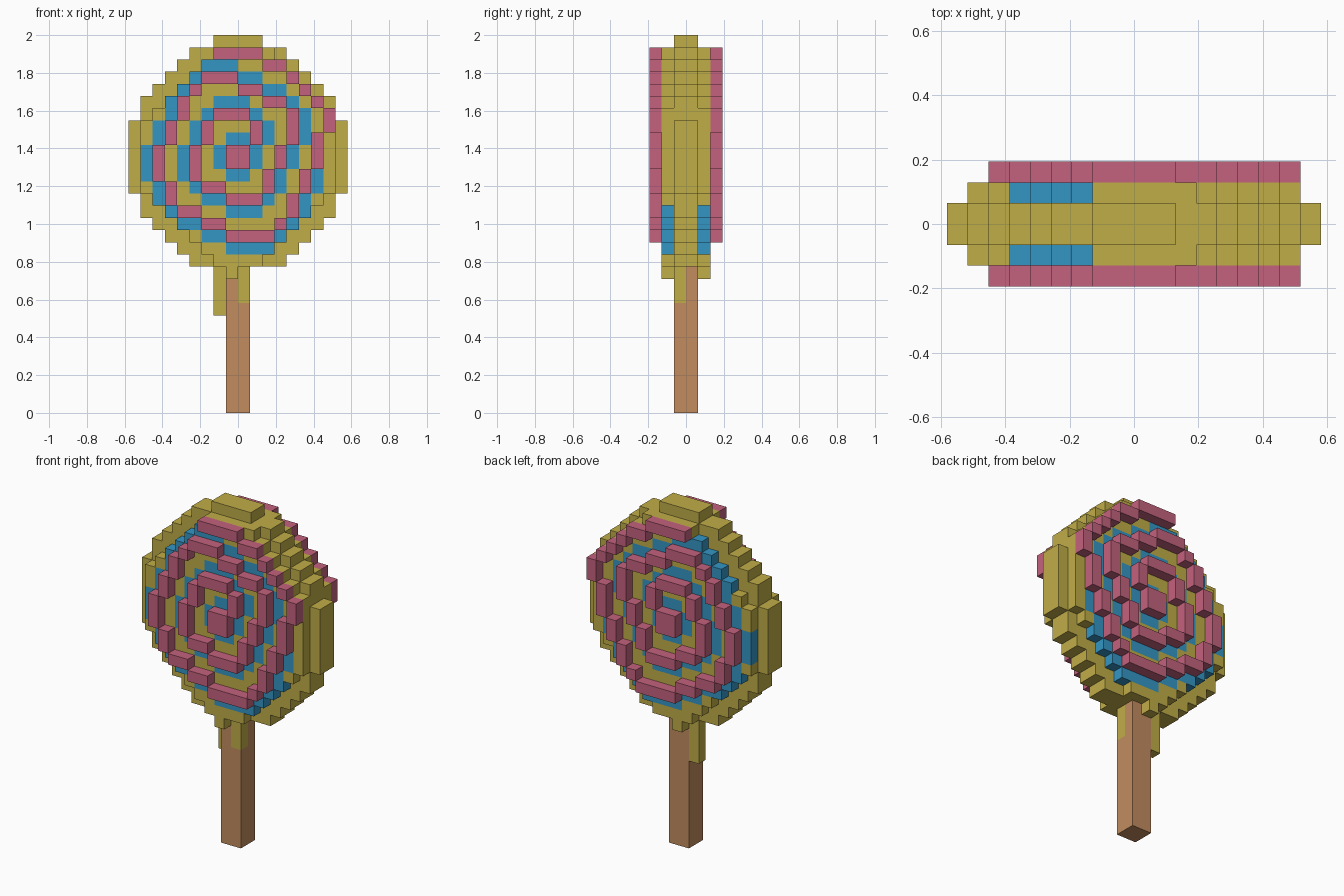
import bpy, bmesh
from mathutils import Vector

if "Cube" in bpy.data.objects:
    bpy.data.objects.remove(bpy.data.objects["Cube"], do_unlink=True)

U = 2 / 31           # size of one block
ROWS = 31            # row 0 is the top row
grid = {}            # (column, layer, height) -> part name


def fill(part, cols, layers, rows):
    """Fill an inclusive range of columns and rows on the given layers."""
    for c in range(cols[0], cols[1] + 1):
        for r in range(rows[0], rows[1] + 1):
            for y in layers:
                grid[c, y, ROWS - 1 - r] = part


def strokes(part, layers, table):
    for c0, c1, r0, r1 in table:
        fill(part, (c0, c1), layers, (r0, r1))


CORE, MID, OUTER = (2, 3), (1, 4), (0, 5)

# Stick
fill("stick", (8, 9), CORE, (19, 30))

# Round candy: wide core and narrower middle layers
core_half = [2, 4, 5, 6, 7, 8, 8, 9, 9, 9]
mid_half = [0, 2, 3, 4, 5, 6, 7, 8, 8, 8]
for half, layers in ((core_half, CORE), (mid_half, MID)):
    for r in range(19):
        h = half[min(r, 19 - r)]
        fill("candy_disc", (9 - h, 8 + h), layers, (r, r))

# Raised shoulder that carries the outer end of the swirl
for i in range(6):
    fill("candy_disc", (11 + i, 11 + i), MID, (1 + i, 1 + i))

# Melted drips
fill("candy_drips", (8, 8), MID, (19, 19))
fill("candy_drips", (9, 9), (2,), (19, 21))
fill("candy_drips", (7, 7), (3,), (19, 22))

# Flush blue swirl: first column, last column, first row, last row
strokes("blue_swirl", MID, [
    (6, 8, 2, 2), (5, 5, 3, 3), (4, 4, 4, 4), (3, 3, 5, 6), (2, 2, 7, 8),
    (1, 1, 9, 11), (2, 2, 12, 13), (3, 3, 14, 14), (4, 5, 15, 15),
    (6, 7, 16, 16), (8, 11, 17, 17), (12, 12, 16, 16), (13, 13, 15, 15),
    (14, 14, 13, 14), (15, 15, 11, 12),
    (9, 10, 3, 3), (11, 12, 4, 4), (13, 13, 5, 5), (14, 14, 6, 8),
    (13, 13, 9, 10), (12, 12, 11, 12), (11, 11, 13, 13), (8, 10, 14, 14),
    (6, 7, 13, 13), (5, 5, 12, 12), (4, 4, 9, 11), (5, 5, 7, 8),
    (6, 6, 6, 6), (7, 9, 5, 5), (10, 10, 6, 6), (11, 11, 7, 8),
    (10, 10, 9, 10), (8, 9, 11, 11), (7, 7, 9, 10), (8, 9, 8, 8)])

# Raised pink swirl, from its outer end to the centre
strokes("pink_swirl", OUTER, [
    (7, 10, 1, 1), (11, 12, 2, 2), (13, 13, 3, 3), (14, 14, 4, 4),
    (15, 15, 5, 5), (16, 16, 6, 7), (15, 15, 8, 10), (14, 14, 11, 12),
    (13, 13, 13, 14), (12, 12, 15, 15), (8, 11, 16, 16), (6, 7, 15, 15),
    (4, 5, 14, 14), (3, 3, 12, 13), (2, 2, 9, 11), (3, 3, 7, 8),
    (4, 4, 5, 6), (5, 5, 4, 4), (6, 8, 3, 3), (9, 10, 4, 4),
    (11, 12, 5, 5), (13, 13, 6, 8), (12, 12, 9, 10), (11, 11, 11, 12),
    (8, 10, 13, 13), (6, 7, 12, 12), (5, 5, 9, 11), (6, 6, 7, 8),
    (7, 9, 6, 6), (10, 10, 7, 8), (8, 9, 9, 10)])


def material(name, hex_code):
    rgb = [int(hex_code[i:i + 2], 16) / 255 for i in (0, 2, 4)]
    lin = [v / 12.92 if v <= 0.04045 else ((v + 0.055) / 1.055) ** 2.4 for v in rgb]
    m = bpy.data.materials.new(name)
    m.use_nodes = True
    m.diffuse_color = (*lin, 1)
    bsdf = m.node_tree.nodes["Principled BSDF"]
    bsdf.inputs["Base Color"].default_value = (*lin, 1)
    bsdf.inputs["Roughness"].default_value = 0.8
    return m


def build(part, mat):
    """Make one mesh from the exposed block faces of a part."""
    bm = bmesh.new()
    verts = {}

    def vert(p):
        if p not in verts:
            verts[p] = bm.verts.new(((p[0] - 9) * U, (p[1] - 3) * U, p[2] * U))
        return verts[p]

    for cell, owner in grid.items():
        if owner != part:
            continue
        for axis in range(3):
            for side in (0, 1):
                near = list(cell)
                near[axis] += 2 * side - 1
                if tuple(near) in grid:
                    continue
                a, b = (axis + 1) % 3, (axis + 2) % 3
                loop = []
                for da, db in ((0, 0), (1, 0), (1, 1), (0, 1)):
                    p = list(cell)
                    p[axis] += side
                    p[a] += da
                    p[b] += db
                    loop.append(vert(tuple(p)))
                bm.faces.new(loop if side else loop[::-1])
    # Merge flat areas into single faces
    bmesh.ops.dissolve_limit(bm, angle_limit=0.01, verts=bm.verts[:], edges=bm.edges[:])
    mesh = bpy.data.meshes.new(part)
    bm.to_mesh(mesh)
    bm.free()
    mesh.materials.append(mat)
    bpy.context.collection.objects.link(bpy.data.objects.new(part, mesh))


yellow = material("candy_yellow", "C0AD48")
build("stick", material("stick_brown", "C28C5F"))
build("candy_disc", yellow)
build("candy_drips", yellow)
build("blue_swirl", material("candy_blue", "3496C5"))
build("pink_swirl", material("candy_pink", "C4627E"))
